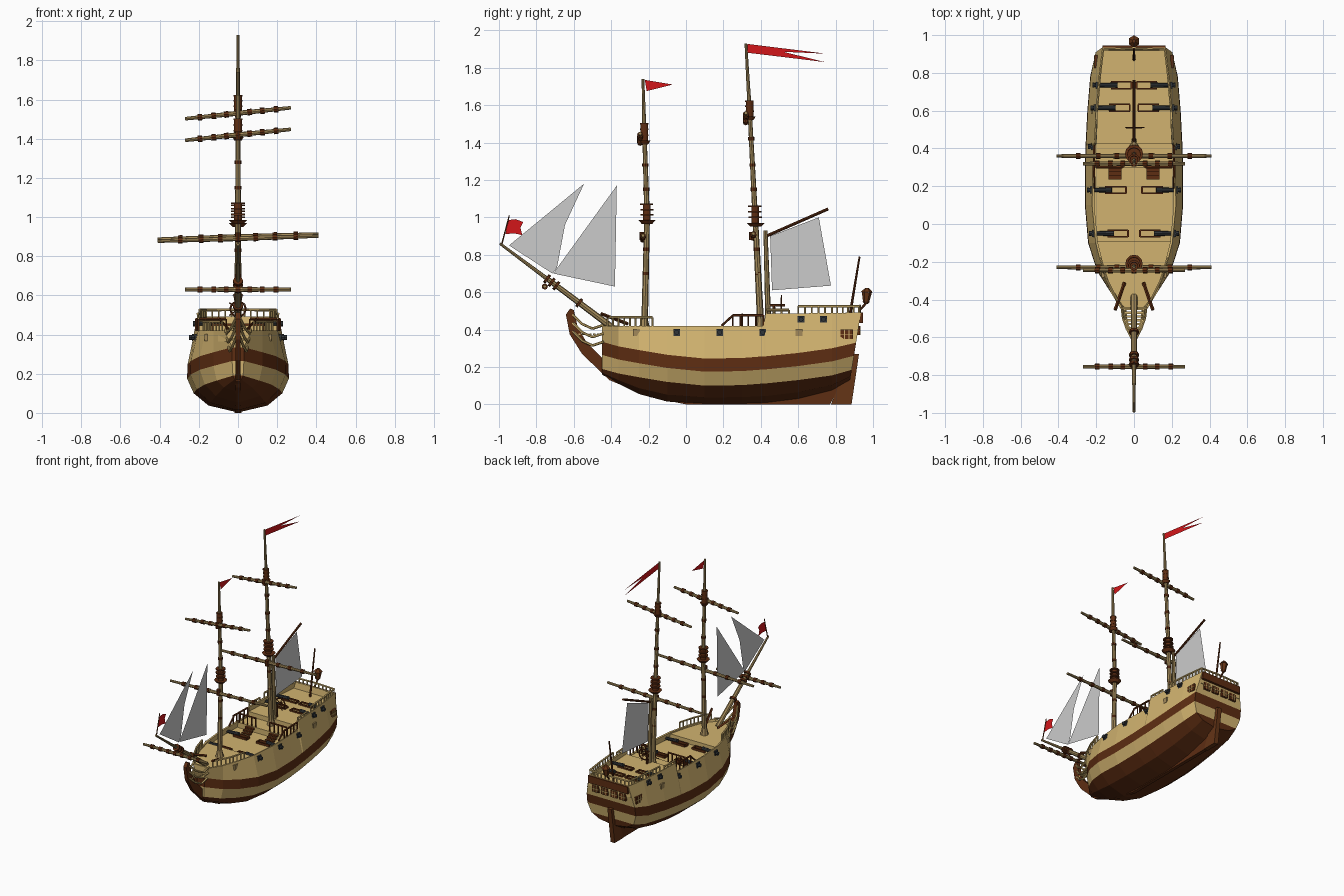
import bpy, bmesh, math
from mathutils import Vector, Matrix

if "Cube" in bpy.data.objects:
    bpy.data.objects.remove(bpy.data.objects["Cube"])

def material(name, rgb):
    m = bpy.data.materials.new(name)
    m.diffuse_color = (*rgb, 1)
    m.use_nodes = True
    m.node_tree.nodes["Principled BSDF"].inputs["Base Color"].default_value = m.diffuse_color
    return m

TAN = material("tan_planks", (0.64, 0.45, 0.16))
SPAR = material("spar_wood", (0.36, 0.25, 0.10))
BROWN = material("brown_wood", (0.11, 0.026, 0.006))
RUST = material("rudder_wood", (0.13, 0.035, 0.008))
IRON = material("iron", (0.03, 0.035, 0.04))
RED = material("red_cloth", (0.65, 0.008, 0.01))

def finish(name, bm, *mats, recalc=True):
    if recalc:
        bmesh.ops.recalc_face_normals(bm, faces=bm.faces)
    me = bpy.data.meshes.new(name)
    bm.to_mesh(me)
    bm.free()
    for m in mats:
        if m: me.materials.append(m)
    ob = bpy.data.objects.new(name, me)
    bpy.context.collection.objects.link(ob)
    return ob

def rods(name, items, mat, sides=8):
    """Tapered cylinders: (start, end, r0, r1)"""
    bm = bmesh.new()
    for a, b, r0, r1 in items:
        a, b = Vector(a), Vector(b)
        d = b - a
        mx = Matrix.Translation((a + b) / 2) @ d.to_track_quat('Z', 'Y').to_matrix().to_4x4()
        bmesh.ops.create_cone(bm, cap_ends=True, segments=sides, radius1=r0, radius2=r1, depth=d.length, matrix=mx)
    return finish(name, bm, mat)

def boxes(name, items, mat):
    bm = bmesh.new()
    for c, s in items:
        bmesh.ops.create_cube(bm, size=1, matrix=Matrix.Translation(c) @ Matrix.Diagonal((*s, 1)))
    return finish(name, bm, mat)

def plate(name, pts, mat, half=0.0):
    """Side-view (y, z) outline, optionally extruded across x"""
    bm = bmesh.new()
    f = bm.faces.new([bm.verts.new((-half, y, z)) for y, z in pts])
    if half:
        g = bmesh.ops.extrude_face_region(bm, geom=[f])
        bmesh.ops.translate(bm, vec=(2 * half, 0, 0), verts=[v for v in g['geom'] if isinstance(v, bmesh.types.BMVert)])
    return finish(name, bm, mat)

def lerp(a, b, t):
    return a + (b - a) * t

# Hull stations: y, max half width, gunwale half width, keel z, sheer, gunwale z
ST = [(-.45, .03, .07, .16, .09, .42), (-.36, .125, .125, .11, .065, .42), (-.25, .195, .165, .055, .045, .42),
      (-.1, .243, .203, .015, .02, .42), (.1, .26, .222, 0.004, 0, .42), (.3, .26, .218, .004, .003, .42),
      (.415, .256, .214, .008, .012, .42), (.425, .256, .21, .008, .012, .487), (.6, .247, .202, .03, .03, .487),
      (.78, .232, .187, .075, .055, .488), (.935, .205, .167, .13, .085, .492)]

def section(s):
    y, w, wg, zk, sh, zg = s
    l1 = .10 + sh
    return [(zk, .008), (lerp(zk, l1, .35), .58 * w), (l1, .87 * w), (.175 + sh, w), (.245 + sh, .99 * w), (zg, wg)]

def half(y, z):
    """Hull half width at a height"""
    for a, b in zip(ST, ST[1:]):
        if y <= b[0]: break
    t = max(0, min(1, (y - a[0]) / (b[0] - a[0])))
    sec = section([lerp(p, q, t) for p, q in zip(a, b)])
    for (z0, w0), (z1, w1) in zip(sec, sec[1:]):
        if z <= z1: break
    return lerp(w0, w1, max(0, min(1, (z - z0) / (z1 - z0))))

# Hull shell with painted bands
bm = bmesh.new()
rings = []
for s in ST:
    sec = section(s)
    rake = .16 if s is ST[-1] else 0
    pts = [(w, s[0] - rake * (.49 - z), z) for z, w in sec]
    rings.append([bm.verts.new(p) for p in pts[::-1]] + [bm.verts.new((-x, y, z)) for x, y, z in pts])
BAND = [0, 1, 0, 1, 1]
BANDS = BAND + [1] + BAND[::-1]
BANDS = [0, 1, 0, 1, 1, 1, 1, 1, 0, 1, 0]
for a, b in zip(rings, rings[1:]):
    for k in range(11):
        bm.faces.new((a[k], a[k + 1], b[k + 1], b[k])).material_index = BANDS[k]
for r in (rings[0], rings[-1]):
    for k in range(5):
        bm.faces.new((r[k], r[k + 1], r[10 - k], r[11 - k])).material_index = BANDS[k]
hull = finish("hull", bm, TAN, BROWN)
mod = hull.modifiers.new("planking", 'SOLIDIFY')
mod.thickness, mod.offset = .012, -1

# Decks
def deck(name, y0, y1, z, n=5):
    bm = bmesh.new()
    ys = [lerp(y0, y1, i / n) for i in range(n + 1)]
    ws = [min(half(y, z), half(y, z - .03)) - .005 for y in ys]
    f = bm.faces.new([bm.verts.new((w, y, z)) for y, w in zip(ys, ws)] +
                     [bm.verts.new((-w, y, z)) for y, w in list(zip(ys, ws))[::-1]])
    g = bmesh.ops.extrude_face_region(bm, geom=[f])
    bmesh.ops.translate(bm, vec=(0, 0, -.04), verts=[v for v in g['geom'] if isinstance(v, bmesh.types.BMVert)])
    finish(name, bm, TAN)
deck("forecastle_deck", -.445, -.09, .405)
deck("main_deck", -.09, .3, .37)
deck("quarter_deck", .3, .425, .41, 2)
deck("poop_deck", .425, .925, .445)

# Stem, keel and rudder
plate("stem_and_keel", [(-.60, .505), (-.62, .512), (-.642, .48), (-.622, .375), (-.556, .27), (-.41, .13), (-.19, .038),
      (0, 0), (.77, 0), (.88, .2), (.6, .06), (.1, .03), (-.3, .12), (-.44, .24), (-.53, .33), (-.578, .41)], BROWN, .013)
plate("rudder", [(.775, 0), (.885, 0), (.925, .27), (.885, .27)], RUST, .017)

# Beakhead rails and grating
items = []
for s in (-1, 1):
    for dz in (0, -.045, -.09):
        path = [(.065, -.44, .425), (.058, -.5, .405), (.038, -.555, .43), (.012, -.605, .48)]
        pts = [(s * x * (1 + dz * 3), y, z + dz) for x, y, z in path]
        items += [(a, b, .007, .007) for a, b in zip(pts, pts[1:])]
rods("beakhead_rails", items, TAN, 6)
boxes("beakhead_grating", [((0, -.45 - i * .02, .375), (.11 - i * .013, .012, .01)) for i in range(7)], TAN)
rods("cat_heads", [((s * .05, -.31, .43), (s * .1, -.455, .485), .009, .009) for s in (-1, 1)], BROWN, 4)

# Railings
def railing(name, pts, h, n, mat, ends=True):
    items = []
    for s in (-1, 1):
        q = [Vector((s * x, y, z)) for x, y, z in pts]
        up = Vector((0, 0, h))
        for a, b in zip(q, q[1:]):
            items.append((a + up, b + up, .007, .007))
            items += [(a.lerp(b, i / n), a.lerp(b, i / n) + up, .005, .005) for i in range(n + 1)]
    rods(name, items, mat, 6)

def side(ys, z):
    return [(half(y, z) - .006, y, z) for y in ys]
railing("forecastle_rail", side((-.42, -.3, -.18), .415), .05, 4, TAN)
railing("waist_rail", side((.25, .415), .415), .062, 4, BROWN)
railing("quarter_deck_rail", [(.06, .3, .41), (.2, .3, .41)], .07, 4, BROWN)
railing("poop_rail", side((.6, .78, .925), .485) + [(0, .93, .487)], .04, 5, TAN)
railing("poop_front_rail", side((.43, .55), .48), .025, 3, TAN)
rods("stair_handrails", [((s * .21, .19, .42), (s * .21, .25, .475), .006, .006) for s in (-1, 1)], BROWN, 6)
boxes("deck_stairs", [((s * .1, .285 - i * .02, .4 - i * .014), (.07, .02, .012)) for s in (-1, 1) for i in range(3)], BROWN)

# Gun ports, port lids and cannons
def at_hull(y, z, s, size):
    return ((s * (half(y, z) - .002), y, z), (.016, size, size))
GUNS = [(-.05, .385), (.18, .385), (.41, .385), (.615, .455), (.735, .455)]
boxes("gun_ports", [at_hull(y, z, s, .036) for y, z in GUNS for s in (-1, 1)], IRON)
boxes("port_lids", [at_hull(y, .385, s, .038) for y in (-.265, .605) for s in (-1, 1)], SPAR)
barrels, carriages = [], []
for y, z in GUNS:
    for s in (-1, 1):
        x = half(y, z)
        barrels += [((s * (x - .11), y, z + .005), (s * (x + .018), y, z), .014, .010),
                    ((s * (x + .01), y, z), (s * (x + .022), y, z), .013, .013)]
        if y != .41:
            carriages += [((s * (x - .13), y + t, z - .008), (.11, .008, .018)) for t in (-.018, .018)]
            carriages += [((s * (x - .185), y, z - .008), (.01, .036, .014))]
rods("cannon_barrels", barrels, IRON)
boxes("cannon_carriages", carriages, BROWN)

# Stern windows, panel and lattice
xs = (-.115, -.04, .04, .115)
boxes("stern_top_board", [((0, .936, .463), (.335, .018, .055))], BROWN)
boxes("stern_windows", [((x, .92, .395), (.055, .022, .05)) for x in xs] +
      [((s * (half(.86, .375) - .002), .86, .375), (.016, .068, .052)) for s in (-1, 1)], BROWN)
boxes("window_bars", [((x + d, .923, .395), (.005, .022, .05)) for x in xs for d in (-.01, .01)] +
      [((x, .923, .395), (.055, .022, .005)) for x in xs] +
      [((s * half(.86, .375), .86 + d, .375), (.018, .005, .05)) for s in (-1, 1) for d in (-.012, .012)] +
      [((s * half(.86, .375), .86, .375), (.018, .066, .005)) for s in (-1, 1)], TAN)

# Masts with bands, fighting tops and pulley blocks
def mast(name, path, radii, tops, bands, blocks):
    p = [Vector((0, y, z)) for y, z in path]
    rods(name, [(a, b, r, q) for a, b, r, q in zip(p, p[1:], radii, radii[1:])], SPAR)
    def my(z):
        for a, b in zip(path, path[1:]):
            if z <= b[1]: break
        return lerp(a[0], b[0], (z - a[1]) / (b[1] - a[1]))
    def disc(z, r, h, r2=None):
        return ((0, my(z), z - h / 2), (0, my(z), z + h / 2), r, r2 or r)
    rods(name + "_bands", [disc(z, .017, .018) for z in bands], BROWN)
    items = []
    for z, r, gap in tops:
        items += [disc(z, r * .6, .02, r), disc(z + gap * .4, r * .75, .008), disc(z + gap * .7, r * .75, .008),
                  disc(z + gap, r * .75, .008), disc(z + gap * .5, .02, gap)]
    rods(name + "_tops", items, BROWN, 12)
    rods(name + "_blocks", [((0, my(z) - .024, z - .022), (0, my(z) - .024, z + .022), .015, .015) for z in blocks], BROWN)
    rods(name + "_collar", [((0, path[0][0], path[0][1]), (0, path[0][0], path[0][1] + .05), .03, .018)], SPAR)
mast("main_mast", [(.4, .41), (.37, 1.0), (.34, 1.58), (.32, 1.93)], [.019, .015, .011, .007],
     [(.96, .048, .1), (1.53, .03, .09)], (.55, .7, .83, 1.15, 1.28, 1.42), (.9, 1.53))
mast("fore_mast", [(-.222, .405), (-.208, 1.0), (-.224, 1.5), (-.23, 1.74)], [.018, .015, .011, .007],
     [(.975, .046, .095), (1.4, .03, .1)], (.55, .7, .83, 1.15, 1.28), (.9, 1.415))
rods("spanker_mast", [((0, .44, .44), (0, .425, .93), .016, .011)], SPAR)
rods("gaff", [((0, .43, .90), (0, .76, 1.045), .008, .008)], BROWN)
rods("stern_flagpole", [((0, .87, .44), (0, .928, .79), .008, .005)], BROWN)

# Yards and bowsprit
def yard(name, y, z, L, rise):
    a, b, c = Vector((-L, y, z - rise)), Vector((0, y, z)), Vector((L, y, z + rise))
    rods(name, [(a, b, .009, .013), (b, c, .013, .009)], SPAR)
    at = [b.lerp(e, t) for e in (a, c) for t in (.22, .46, .72)] + [b]
    d = (c - a).normalized() * .012
    rods(name + "_bands", [(p - d, p + d, .0165, .0165) for p in at], BROWN)
yard("main_yard", .36, .90, .41, .013)
yard("fore_yard", -.23, .89, .41, .013)
yard("main_topsail_yard", .32, 1.53, .27, .028)
yard("fore_topsail_yard", -.245, 1.42, .27, .028)
yard("spritsail_yard", -.755, .63, .27, 0)
rods("bowsprit", [((0, -.38, .40), (0, -.74, .67), .018, .014), ((0, -.68, .625), (0, -.995, .86), .012, .007)], SPAR)
bs0, bs1 = Vector((0, -.38, .40)), Vector((0, -.995, .86))
rods("bowsprit_bands", [(bs0.lerp(bs1, t), bs0.lerp(bs1, t + .02), .026, .026) for t in (.5, .54, .58, .3)], BROWN)
rods("jack_staff", [((0, -.985, .855), (0, -.945, 1.01), .004, .003)], BROWN, 6)

# Sails and flags
plate("flying_jib", [(-.946, .85), (-.545, 1.18), (-.647, .96), (-.69, .73), (-.715, .70)], None)
plate("inner_jib", [(-.71, .70), (-.37, 1.17), (-.38, .63)], None)
plate("spanker_sail", [(.45, .90), (.71, 1.0), (.775, .635), (.46, .61)], None)
plate("main_pennant", [(.33, 1.927), (.75, 1.875), (.52, 1.885), (.745, 1.83), (.33, 1.88)], RED)
plate("fore_pennant", [(-.22, 1.735), (-.07, 1.71), (-.21, 1.675)], RED)
plate("jack_flag", [(-.955, .985), (-.91, .99), (-.87, .975), (-.885, .945), (-.875, .905), (-.92, .915), (-.965, .91)], RED)

# Steering wheel and stern lantern
N, c, R = 10, Vector((0, .51, .53)), .04
rim = [c + Vector((math.cos(i * math.tau / N), 0, math.sin(i * math.tau / N))) * R for i in range(N)]
items = [(rim[i], rim[(i + 1) % N], .005, .005) for i in range(N)]
items += [(c, c + (p - c) * 1.4, .003, .003) for p in rim[::2]]
items += [((0, .45, .53), (0, .53, .53), .007, .007), ((0, .47, .44), (0, .47, .53), .009, .007)]
rods("steering_wheel", items, BROWN, 6)
rods("stern_lantern", [((0, .963, .55), (0, .967, .6), .017, .027), ((0, .967, .6), (0, .968, .622), .032, .01),
                       ((0, .962, .538), (0, .963, .55), .01, .02), ((0, .925, .5), (0, .962, .54), .006, .006)], RUST, 6)
